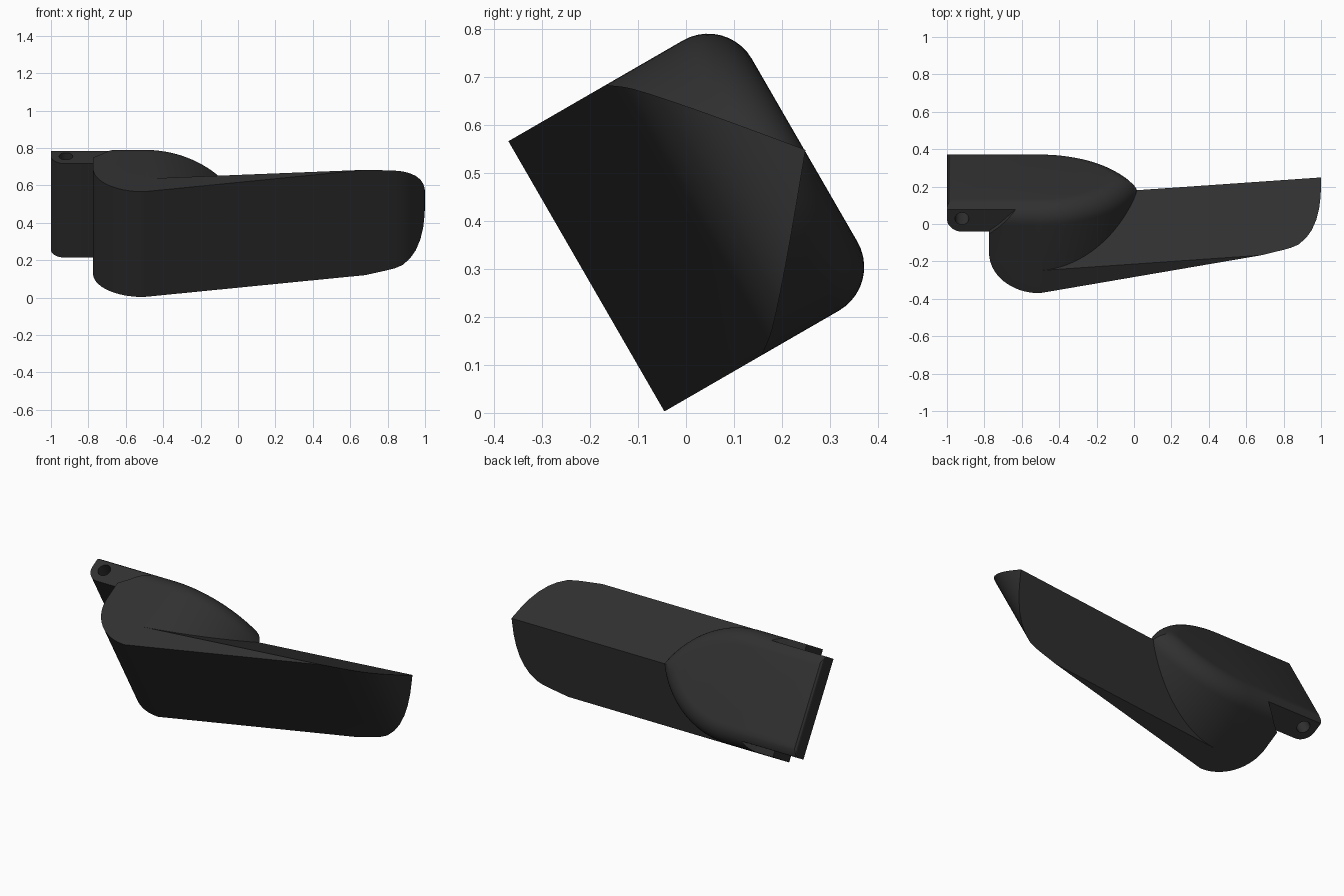
import bpy, bmesh
from math import sin, cos, pi, sqrt, radians

if "Cube" in bpy.data.objects:
    bpy.data.objects.remove(bpy.data.objects["Cube"])

# Local frame: x = length, y = depth (front to back), z = width centred on 0
HW, DEPTH, FIL = 0.325, 0.525, 0.105


def loft(name, rings):
    """Skin a list of equal-length closed rings and cap both ends."""
    bm = bmesh.new()
    vs = [[bm.verts.new(p) for p in r] for r in rings]
    n = len(rings[0])
    for a, b in zip(vs, vs[1:]):
        for i in range(n):
            bm.faces.new((a[i], a[(i + 1) % n], b[(i + 1) % n], b[i]))
    bm.faces.new(vs[0])
    bm.faces.new(vs[-1][::-1])
    bmesh.ops.recalc_face_normals(bm, faces=bm.faces)
    me = bpy.data.meshes.new(name)
    bm.to_mesh(me)
    bm.free()
    ob = bpy.data.objects.new(name, me)
    bpy.context.collection.objects.link(ob)
    return ob


def prism(name, pts, half):
    return loft(name, [[(x, y, z) for x, y in pts] for z in (-half, half)])


def arc(cx, cy, rx, ry, a0, a1, n):
    return [(cx + rx * cos(radians(a0 + (a1 - a0) * i / n)),
             cy + ry * sin(radians(a0 + (a1 - a0) * i / n))) for i in range(n + 1)]


def boolean(ob, other, op):
    m = ob.modifiers.new(op, 'BOOLEAN')
    m.operation, m.object, m.solver = op, other, 'EXACT'
    bpy.context.view_layer.objects.active = ob
    bpy.ops.object.modifier_apply(modifier=m.name)
    bpy.data.objects.remove(other)


# Side profile of the whole lever: rounded heel, sloping front, curved tip
profile = (arc(-0.505, 0.25, 0.27, 0.25, 180, 270, 16)
           + [(0.80, 0.258), (0.84, 0.267), (0.88, 0.28), (0.92, 0.305), (0.95, 0.334),
              (0.975, 0.373), (0.99, 0.415), (0.998, 0.46), (1.0, 0.51), (1.0, 0.6),
              (-0.56, 0.6), (-0.63, 0.5), (-0.72, 0.41), (-0.775, 0.365)])
lever = prism("lever_handle", profile, 0.5)

# Hinge block at the rear with a rounded barrel edge
hinge = prism("hinge_block", arc(-0.92, 0.44, 0.08, 0.08, 180, 270, 10)
              + [(-0.6, 0.36), (-0.6, 0.6), (-0.94, 0.6), (-0.975, DEPTH),
                 (-0.988, 0.521), (-0.997, 0.512), (-1.0, 0.5)], 0.29)
boolean(lever, hinge, 'UNION')

# Boss envelope: straight sides closing to a pointed arch, filleted at the back
R = (HW ** 2 + 0.52 ** 2) / (2 * HW)


def arch(y, d):
    tip = sqrt((R - d) ** 2 - (R - HW) ** 2)
    side = [(-1.2, HW - d)]
    for i in range(24):
        t = tip * i / 24
        side.append((-0.5 + t, sqrt((R - d) ** 2 - t * t) - (R - HW)))
    pts = side + [(-0.5 + tip, 0)] + [(x, -w) for x, w in reversed(side)]
    return [(x, y, w) for x, w in pts]


rings = [arch(-0.1, 0)]
for i in range(11):
    t = pi / 2 * i / 10
    rings.append(arch(DEPTH - FIL + FIL * sin(t), FIL * (1 - cos(t))))
envelope = loft("envelope", rings)

# Arm envelope: ridge-backed section rising slightly along its length
tent = loft("tent", [[(x, -0.2, -HW), (x, 0.18 + 0.08 * x, -HW), (x, 0.447 + 0.08 * x, 0),
                      (x, 0.18 + 0.08 * x, HW), (x, -0.2, HW)] for x in (-0.49, 1.1)])
boolean(envelope, tent, 'UNION')
boolean(lever, envelope, 'INTERSECT')

# Pin hole through the barrel
boolean(lever, prism("pin", arc(-0.92, 0.44, 0.037, 0.037, 0, 345, 23), 0.6), 'DIFFERENCE')

# Tilt into place, dark finish, smooth shading
lever.rotation_euler = (radians(30), 0, 0)
lever.location = (0, -0.2075, 0.2845)
mat = bpy.data.materials.new("dark_plastic")
mat.diffuse_color = (0.03, 0.03, 0.03, 1)
mat.use_nodes = True
mat.node_tree.nodes["Principled BSDF"].inputs["Base Color"].default_value = mat.diffuse_color
lever.data.materials.clear()
lever.data.materials.append(mat)
bpy.ops.object.select_all(action='DESELECT')
lever.select_set(True)
bpy.context.view_layer.objects.active = lever
bpy.ops.object.shade_smooth_by_angle(angle=radians(25))
